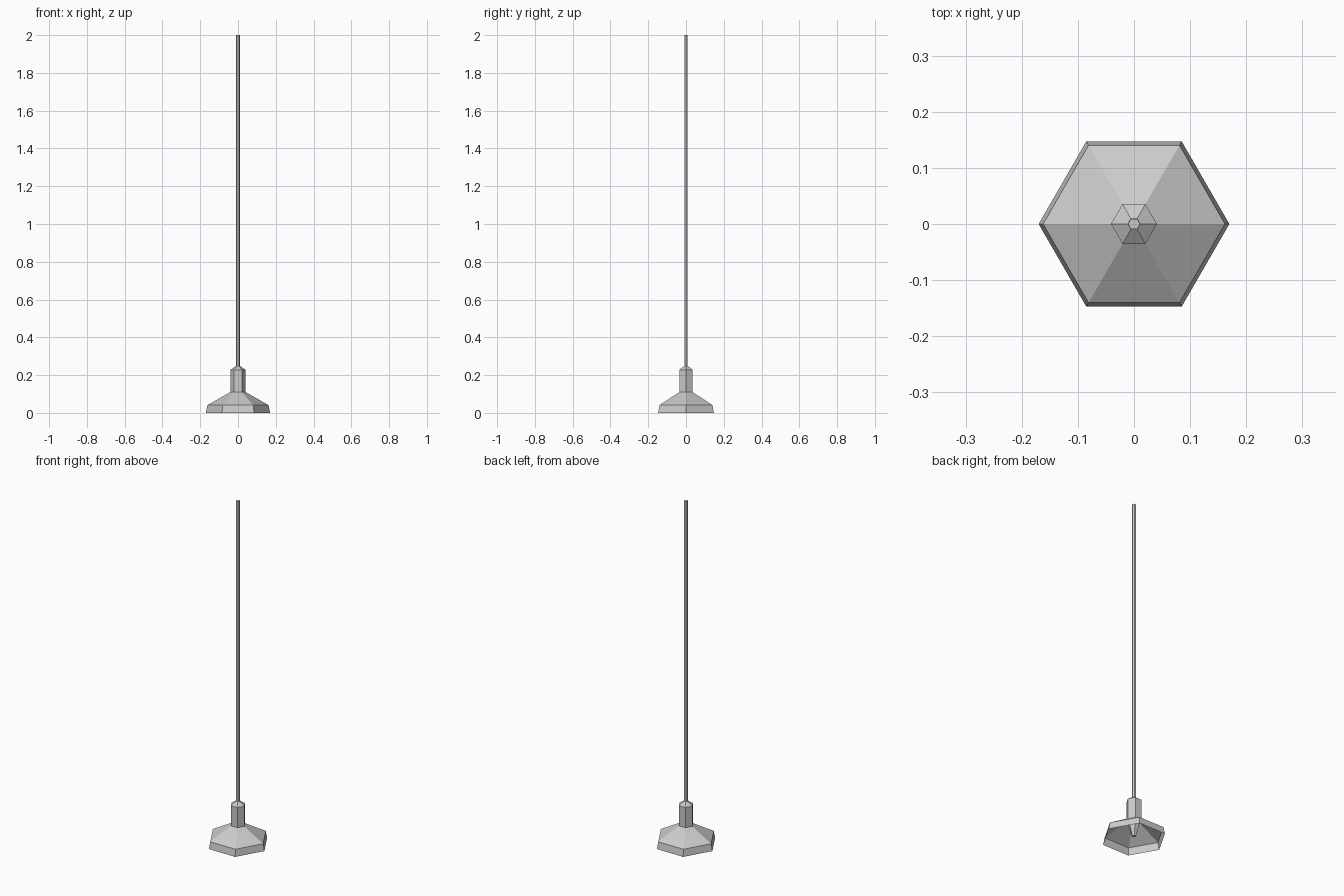
import bpy, bmesh
from math import cos, sin, pi

if "Cube" in bpy.data.objects:
    bpy.data.objects.remove(bpy.data.objects["Cube"])

SIDES = 6

def lathe(name, profile, cap_bottom=False, cap_top=False):
    """Sweep (radius, z) points around z as a flat-faced hexagonal shell."""
    bm = bmesh.new()
    rings = [[bm.verts.new((r * cos(2 * pi * i / SIDES), r * sin(2 * pi * i / SIDES), z))
              for i in range(SIDES)] for r, z in profile]
    for low, high in zip(rings, rings[1:]):
        for i in range(SIDES):
            j = (i + 1) % SIDES
            bm.faces.new((low[i], low[j], high[j], high[i]))
    if cap_bottom:
        bm.faces.new(rings[0][::-1])
    if cap_top:
        bm.faces.new(rings[-1])
    mesh = bpy.data.meshes.new(name)
    bm.to_mesh(mesh)
    bm.free()
    obj = bpy.data.objects.new(name, mesh)
    bpy.context.collection.objects.link(obj)
    return obj

# Thin open shade flowing into the socket cover
lathe("lamp_shade", [(0.17, 0), (0.162, 0.041), (0.041, 0.11),
                     (0.041, 0.228), (0.011, 0.248)])

# Hanging cord
lathe("cord", [(0.0105, 0.24), (0.0105, 2.0)], cap_top=True)

# Tapered bulb inside the shade
lathe("bulb", [(0.011, 0.018), (0.037, 0.11)], cap_bottom=True, cap_top=True)
